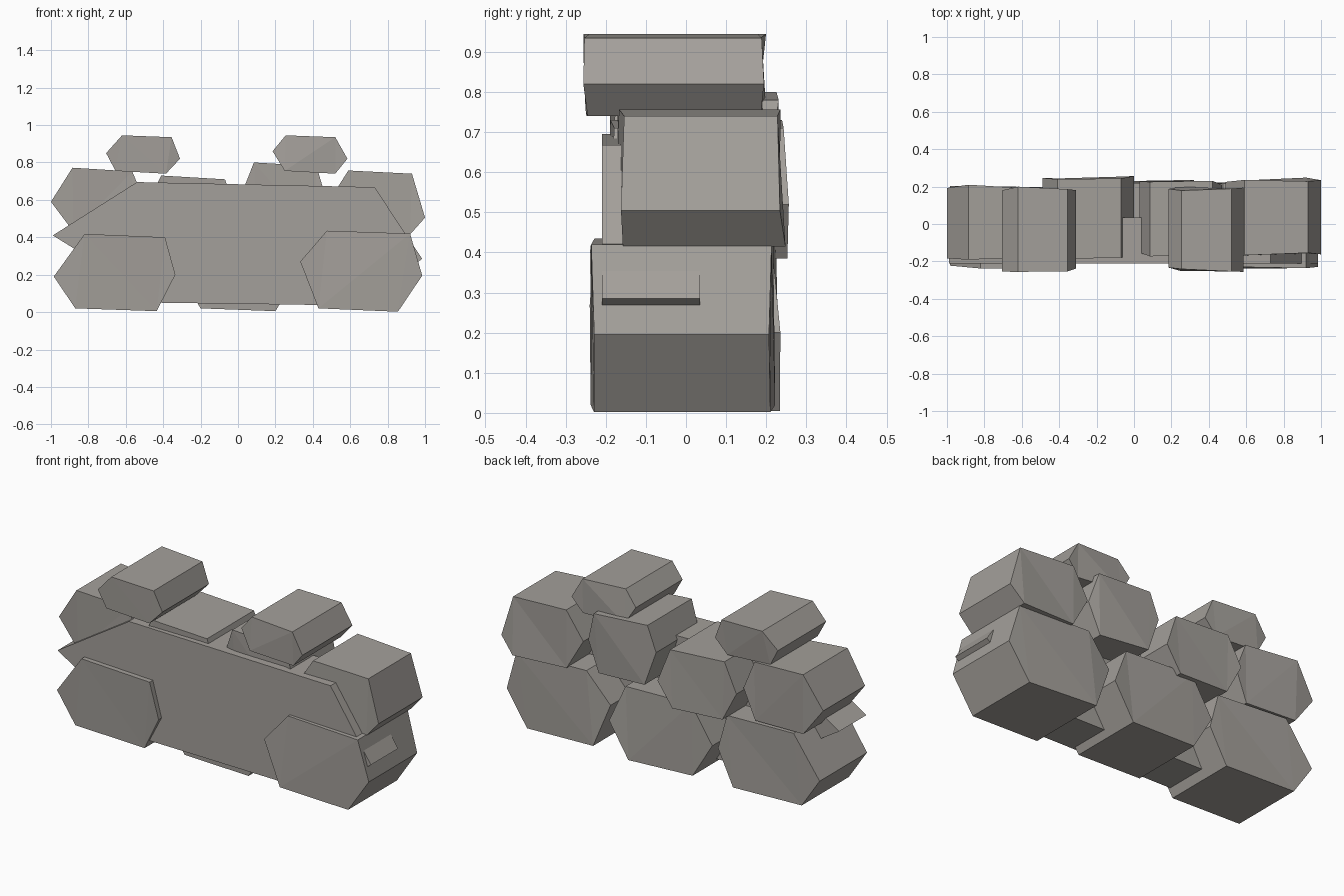
import bpy, bmesh, random

random.seed(4)

stone = bpy.data.materials.new("grey_stone")
stone.diffuse_color = (0.37, 0.35, 0.325, 1)


def make_stone(name, outline, front, back, rough=0.012):
    """Prism along y from an x-z outline, with slightly uneven triangulated ends."""
    bm = bmesh.new()
    rings = []
    for y in (front, back):
        rings.append([bm.verts.new((x, y + random.uniform(-rough, rough), z))
                      for x, z in outline])
    a, b = rings
    n = len(outline)
    for i in range(n):
        j = (i + 1) % n
        bm.faces.new((a[i], a[j], b[j], b[i]))
    caps = [bm.faces.new(a), bm.faces.new(b)]
    if rough:
        bmesh.ops.triangulate(bm, faces=caps)
    bmesh.ops.recalc_face_normals(bm, faces=bm.faces)
    mesh = bpy.data.meshes.new(name)
    bm.to_mesh(mesh)
    bm.free()
    mesh.materials.append(stone)
    obj = bpy.data.objects.new(name, mesh)
    bpy.context.collection.objects.link(obj)


# Mortar core: long flat slab behind the front stones
make_stone("wall_core", [(-0.54, 0.695), (0.73, 0.668), (0.985, 0.285),
                         (0.66, 0.035), (-0.41, 0.05), (-0.99, 0.41)],
           -0.21, 0.035, 0)

# Bottom course
make_stone("bottom_left_stone", [(-0.82, 0.418), (-0.39, 0.4), (-0.335, 0.2),
                                 (-0.435, 0.005), (-0.87, 0.02), (-0.985, 0.19)],
           -0.23, 0.195)
make_stone("bottom_middle_stone", [(-0.19, 0.425), (0.23, 0.41), (0.32, 0.2),
                                   (0.2, 0.005), (-0.2, 0.02), (-0.32, 0.22)],
           -0.195, 0.225)
make_stone("bottom_right_stone", [(0.475, 0.435), (0.92, 0.42), (0.985, 0.195),
                                  (0.855, 0.002), (0.43, 0.02), (0.333, 0.27)],
           -0.238, 0.215)

# Upper course
make_stone("upper_left_stone", [(-0.885, 0.772), (-0.565, 0.752), (-0.5, 0.59),
                                (-0.57, 0.42), (-0.88, 0.43), (-1.0, 0.59)],
           -0.18, 0.198)
make_stone("upper_middle_left_stone", [(-0.41, 0.73), (-0.07, 0.71), (0.0, 0.52),
                                       (-0.09, 0.385), (-0.4, 0.4), (-0.49, 0.57)],
           -0.185, 0.25)
make_stone("upper_middle_right_stone", [(0.085, 0.8), (0.42, 0.78), (0.47, 0.61),
                                        (0.4, 0.44), (0.1, 0.46), (0.03, 0.66)],
           -0.165, 0.22)
make_stone("upper_right_stone", [(0.59, 0.757), (0.93, 0.74), (1.0, 0.505),
                                 (0.92, 0.415), (0.59, 0.425), (0.49, 0.6)],
           -0.165, 0.237)

# Top course
make_stone("top_left_stone", [(-0.62, 0.945), (-0.355, 0.935), (-0.31, 0.82),
                              (-0.385, 0.74), (-0.655, 0.755), (-0.705, 0.85)],
           -0.245, 0.188)
make_stone("top_right_stone", [(0.255, 0.945), (0.52, 0.935), (0.585, 0.82),
                               (0.52, 0.74), (0.25, 0.755), (0.185, 0.86)],
           -0.245, 0.188)
